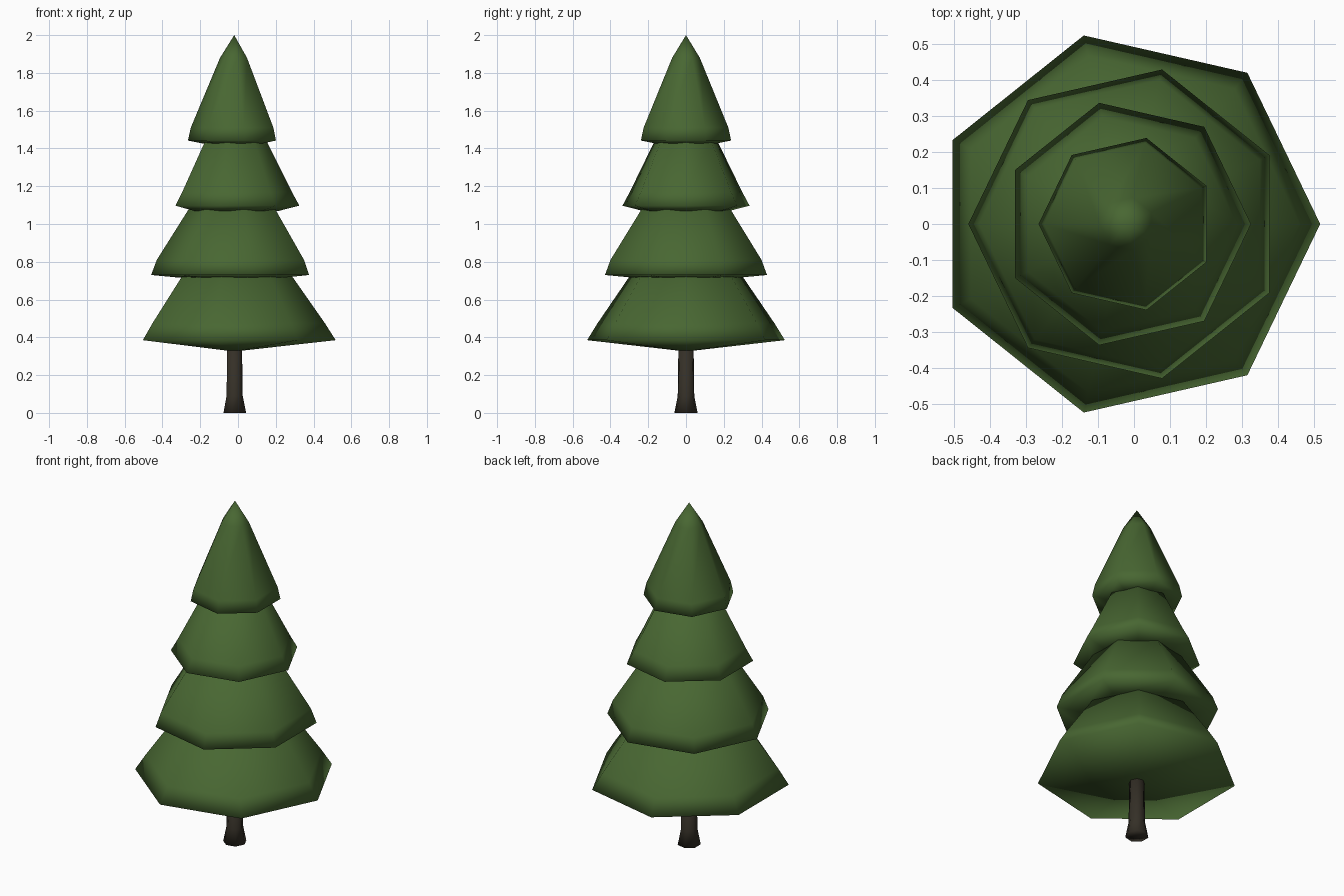
import bpy, bmesh, math

if "Cube" in bpy.data.objects:
    bpy.data.objects.remove(bpy.data.objects["Cube"])


def material(name, rgb):
    m = bpy.data.materials.new(name)
    m.diffuse_color = (*rgb, 1)
    m.use_nodes = True
    m.node_tree.nodes["Principled BSDF"].inputs["Base Color"].default_value = m.diffuse_color
    return m


green = material("pine green", (0.065, 0.135, 0.032))
brown = material("dark bark", (0.035, 0.029, 0.020))
CX = -0.02  # the tree axis sits slightly left of centre


def lathe(name, profile, sides, turn, mat):
    """Spin (radius, z) points into a polygonal ring stack; radius 0 makes a tip."""
    bm = bmesh.new()
    rings = []
    for r, z in profile:
        if r == 0:
            rings.append([bm.verts.new((CX, 0, z))] * sides)
        else:
            rings.append([bm.verts.new((CX + r * math.cos(turn + math.tau * i / sides),
                                        r * math.sin(turn + math.tau * i / sides), z))
                          for i in range(sides)])
    for a, b in zip(rings, rings[1:]):
        for i in range(sides):
            j = (i + 1) % sides
            quad = list(dict.fromkeys((a[i], a[j], b[j], b[i])))
            bm.faces.new(quad)
    bmesh.ops.recalc_face_normals(bm, faces=bm.faces)
    for f in bm.faces:
        f.smooth = True
    me = bpy.data.meshes.new(name)
    bm.to_mesh(me)
    bm.free()
    me.materials.append(mat)
    ob = bpy.data.objects.new(name, me)
    bpy.context.collection.objects.link(ob)
    return ob


# Trunk with a flared foot
lathe("trunk", [(0, 0), (0.063, 0), (0.045, 0.09), (0.041, 0.36), (0, 0.36)], 7, 0, brown)

# Branch tiers: underside, rim, shoulder, top; alternate tiers turned half way round
tiers = [
    [(0, 0.325), (0.537, 0.385), (0.48, 0.475), (0.305, 0.725), (0, 0.725)],
    [(0, 0.715), (0.29, 0.716), (0.44, 0.73), (0.41, 0.81), (0.24, 1.08), (0, 1.08)],
    [(0, 1.062), (0.23, 1.068), (0.345, 1.097), (0.305, 1.17), (0.17, 1.44), (0, 1.44)],
    [(0, 1.423), (0.16, 1.425), (0.245, 1.442), (0.23, 1.51), (0.075, 1.88), (0, 2.0)],
]
for k, profile in enumerate(tiers):
    lathe(f"branch_tier_{k + 1}", profile, 7, math.pi * (k % 2), green)
